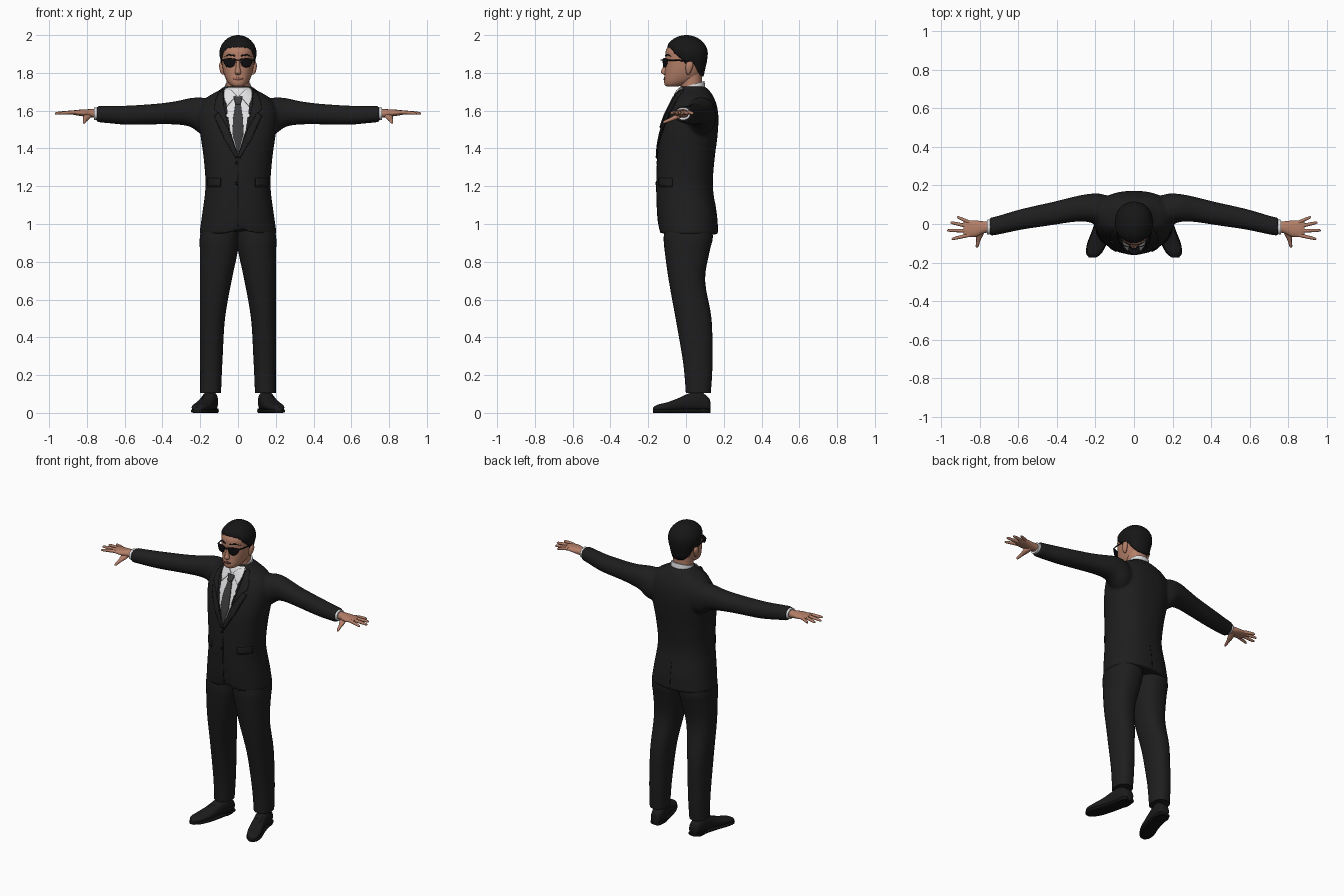
import bpy, bmesh, math
from mathutils import Vector
from mathutils.bvhtree import BVHTree

if "Cube" in bpy.data.objects:
    bpy.data.objects.remove(bpy.data.objects["Cube"])


def material(name, r, g, b, rough=0.7):
    m = bpy.data.materials.new(name)
    m.use_nodes = True
    m.diffuse_color = (r, g, b, 1)
    bsdf = m.node_tree.nodes["Principled BSDF"]
    bsdf.inputs["Base Color"].default_value = (r, g, b, 1)
    bsdf.inputs["Roughness"].default_value = rough
    return m


SUIT = material("suit charcoal", .013, .013, .0135)
SEAM = material("seam black", .006, .006, .006)
SHIRT = material("shirt white", .75, .75, .77)
TIE = material("tie grey", .045, .045, .047)
SKIN = material("skin", .46, .215, .14)
LIPS = material("lips", .36, .14, .105)
HAIR = material("hair black", .008, .008, .0085)
SHOE = material("shoe black", .011, .011, .012, .4)
GLASS = material("lens black", .004, .004, .005, .2)
made = []


def add(name, bm, mat, mirror=False, solid=0):
    bmesh.ops.recalc_face_normals(bm, faces=bm.faces) if not solid else None
    me = bpy.data.meshes.new(name)
    bm.to_mesh(me)
    bm.free()
    me.materials.append(mat)
    ob = bpy.data.objects.new(name, me)
    bpy.context.collection.objects.link(ob)
    if solid:
        ob.modifiers.new("thickness", "SOLIDIFY").thickness = solid
    if mirror:
        ob.modifiers.new("mirror", "MIRROR")
    made.append(ob)
    return ob


def curve(keys, steps=4):
    """Smooth list of stations through the key stations."""
    out = []
    for i in range(len(keys) - 1):
        p = [keys[max(0, min(len(keys) - 1, i + k))] for k in (-1, 0, 1, 2)]
        for s in range(steps):
            t = s / steps
            out.append([.5 * (2 * b + (c - a) * t + (2 * a - 5 * b + 4 * c - d) * t ** 2
                              + (3 * b - a - 3 * c + d) * t ** 3) for a, b, c, d in zip(*p)])
    return out + [list(keys[-1])]


def oval(a, power):
    c, s = math.cos(a), math.sin(a)
    return (math.copysign(abs(c) ** (2 / power), c), math.copysign(abs(s) ** (2 / power), s))


def skin_rows(bm, rows, caps=True):
    n = len(rows[0])
    for r, q in zip(rows, rows[1:]):
        for i in range(n):
            bm.faces.new((r[i], r[(i + 1) % n], q[(i + 1) % n], q[i]))
    if caps:
        bm.faces.new(rows[0])
        bm.faces.new(rows[-1])


def loft(bm, keys, axis="z", sides=24, power=2.2, tilt=0):
    """Stations: position along axis, two centre values, two half sizes."""
    rows = []
    for p, a, b, ha, hb in curve(keys):
        row = []
        for i in range(sides):
            u, v = oval(math.tau * i / sides, power)
            u, v = a + u * ha, b + v * hb
            row.append(bm.verts.new({"z": (u, v, p + tilt * (v - b)), "x": (p, u, v), "y": (u, p, v)}[axis]))
        rows.append(row)
    skin_rows(bm, rows)
    return bm


def part(name, keys, mat, mirror=False, **kw):
    return add(name, loft(bmesh.new(), keys, **kw), mat, mirror)


def front_back(z, hx, front, back):
    return (z, 0, (front + back) / 2, hx, (back - front) / 2)


def surface(ob, side=-1):
    """Function giving the y of an object's front (-1) or back (1) at x, z."""
    tree = BVHTree.FromObject(ob, bpy.context.evaluated_depsgraph_get())

    def find(x, z):
        hit = tree.ray_cast(Vector((x, side, z)), Vector((0, -side, 0)))[0]
        return (hit or tree.find_nearest(Vector((x, side * .05, z)))[0]).y
    return find


def patch(name, outline, mat, find, lift, mirror=False, solid=.006, side=-1, cell=.012):
    """Flat outline in x, z, diced and laid over a surface."""
    bm = bmesh.new()
    bm.faces.new([bm.verts.new((x, 0, z)) for x, z in outline])
    bmesh.ops.triangulate(bm, faces=bm.faces[:])
    for k, no in ((0, (1, 0, 0)), (1, (0, 0, 1))):
        lo, hi = min(p[k] for p in outline), max(p[k] for p in outline)
        for i in range(1, int((hi - lo) / cell) + 1):
            co = [0, 0, 0]
            co[k * 2] = lo + i * cell
            bmesh.ops.bisect_plane(bm, geom=bm.verts[:] + bm.edges[:] + bm.faces[:], plane_co=co, plane_no=no)
    for v in bm.verts:
        v.co.y = find(v.co.x, v.co.z) + side * lift
    bm.normal_update()
    bmesh.ops.recalc_face_normals(bm, faces=bm.faces)
    if sum(f.normal.y * f.calc_area() for f in bm.faces) * side < 0:
        bmesh.ops.reverse_faces(bm, faces=bm.faces)
    return add(name, bm, mat, mirror, solid)


def disc(cx, cz, rx, rz, n=20, power=2):
    return [(cx + rx * u, cz + rz * v) for u, v in (oval(math.tau * i / n, power) for i in range(n))]


def strip(x0, x1, z0, z1):
    return [(x0, z0), (x1, z0), (x1, z1), (x0, z1)]


# Jacket: torso and sleeves blended into one skin
bm = loft(bmesh.new(), [front_back(*r) for r in (
    (.945, .205, -.14, .17), (1.05, .19, -.152, .163), (1.2, .172, -.157, .142), (1.35, .182, -.152, .152),
    (1.45, .196, -.142, .165), (1.55, .208, -.115, .172), (1.62, .2, -.085, .165), (1.67, .165, -.06, .147),
    (1.705, .105, -.045, .125), (1.728, .074, -.03, .1))], sides=64, power=2.35)
for v in bm.verts:
    if v.co.y < -.08 and abs(v.co.x) < .06:
        v.co.z = max(v.co.z, .945 + .05 * (1 - abs(v.co.x) / .06))
sleeve = [(.1, .06, 1.56, .075, .08), (.18, .076, 1.568, .082, .1), (.25, .083, 1.59, .071, .077),
          (.32, .075, 1.589, .065, .063), (.42, .055, 1.583, .06, .055), (.58, .025, 1.576, .054, .051),
          (.7, -.005, 1.58, .049, .045), (.75, -.015, 1.582, .047, .042)]
for s in (1, -1):
    loft(bm, [(s * k[0],) + k[1:] for k in sleeve], axis="x", sides=32)
jacket = add("jacket", bm, SUIT)
remesh = jacket.modifiers.new("blend", "REMESH")
remesh.mode, remesh.voxel_size, remesh.use_smooth_shade = "VOXEL", .008, True
soft = jacket.modifiers.new("soften", "SMOOTH")
soft.factor, soft.iterations = .5, 7
fused = bpy.data.meshes.new_from_object(jacket.evaluated_get(bpy.context.evaluated_depsgraph_get()))
jacket.modifiers.clear()
jacket.data = fused
fused.materials.clear()
fused.materials.append(SUIT)
chest, spine = surface(jacket), surface(jacket, 1)

# Shirt front, tie, collar and lapels
patch("shirt_front", [(0, 1.365), (.04, 1.49), (.075, 1.62), (.085, 1.7), (.06, 1.722), (-.06, 1.722),
                      (-.085, 1.7), (-.075, 1.62), (-.04, 1.49)], SHIRT, chest, .003)
patch("tie", [(0, 1.365), (.03, 1.48), (.026, 1.56), (.014, 1.64), (-.014, 1.64), (-.026, 1.56), (-.03, 1.48)],
      TIE, chest, .008)
patch("tie_knot", [(.013, 1.635), (.024, 1.675), (-.024, 1.675), (-.013, 1.635)], TIE, chest, .013, solid=.01)
part("shirt_collar", [(1.68, 0, .033, .076, .07), (1.71, 0, .033, .072, .068), (1.738, 0, .034, .068, .064)],
     SHIRT, tilt=.3, sides=32)
patch("collar_flap", [(.008, 1.683), (.058, 1.625), (.08, 1.69), (.066, 1.722), (.04, 1.712)],
      SHIRT, chest, .01, True)
patch("lapel", [(-.004, 1.352), (.012, 1.352), (.075, 1.46), (.125, 1.575), (.1, 1.59), (.05, 1.5)],
      SUIT, chest, .009, True, .008)
patch("lapel_top", [(.05, 1.5), (.1, 1.585), (.125, 1.605), (.122, 1.65), (.1, 1.7), (.08, 1.715), (.077, 1.63)],
      SUIT, chest, .009, True, .008)
patch("lapel_edge", [(.012, 1.347), (.078, 1.457), (.13, 1.577), (.125, 1.577), (.075, 1.462), (.01, 1.352)],
      SEAM, chest, .006, True, .005)

# Jacket closing, buttons, pockets and back vent
patch("front_seam", strip(-.0025, .0025, .99, 1.355), SEAM, chest, .001, solid=.002)
for z in (1.215, 1.325):
    patch("button", disc(-.008, z, .008, .008, 12), SEAM, chest, .004, solid=.004)
patch("pocket_shadow", strip(.092, .162, 1.197, 1.243), SEAM, chest, .002, True, .003)
patch("pocket_flap", strip(.094, .162, 1.2, 1.242), SUIT, chest, .005, True, .006)
patch("back_vent", strip(-.002, .002, .96, 1.12), SEAM, spine, .001, solid=.002, side=1)

# Trousers
part("trouser_leg", [(.105, .145, .065, .055, .066), (.2, .143, .065, .057, .073), (.3, .141, .06, .06, .08),
                     (.5, .135, .04, .066, .095), (.7, .118, .005, .084, .096), (.85, .102, .006, .1, .118),
                     (.93, .097, .012, .105, .13), (1.02, .09, .012, .095, .12)], SUIT, True, sides=32, power=2.3)

# Shoes: position, centre x, half width, top height
last = [(.13, .139, .018, .05), (.12, .14, .032, .08), (.07, .146, .04, .115), (.02, .156, .041, .105),
        (-.04, .172, .044, .078), (-.1, .192, .047, .056), (-.15, .208, .037, .044), (-.175, .215, .014, .028)]
part("shoe", [(y, x, (h + .01) / 2, w, (h - .01) / 2) for y, x, w, h in last], SHOE, True, axis="y", power=2.4)
part("sole", [(y, x, .01, w + .004, .01) for y, x, w, h in last], SEAM, True, axis="y", power=4)
part("heel", [(0, .145, .075, .04, .05), (.022, .145, .075, .041, .052)], SEAM, True, power=2.6)
for i in range(3):
    y = -.005 - .018 * i
    part("shoe_lace", [(y + .004, .165 + i * .005, .09 - i * .008, .022, .004),
                       (y - .004, .166 + i * .005, .088 - i * .008, .022, .004)], SEAM, True, axis="y")

# Shirt cuffs and hands
part("shirt_cuff", [(.73, -.014, 1.583, .038, .034), (.762, -.016, 1.584, .038, .033)], SHIRT, True, axis="x")
part("palm", [(.74, -.015, 1.585, .028, .023), (.78, -.017, 1.586, .031, .022), (.82, -.024, 1.588, .042, .018),
              (.865, -.025, 1.59, .043, .013), (.884, -.025, 1.59, .037, .008)], SKIN, True, axis="x")
for name, y0, y1, tip in (("little", .009, .036, .918), ("ring", -.013, .008, .953),
                          ("middle", -.035, -.033, .97), ("index", -.057, -.078, .947)):
    part(name + "_finger", [(.855 + (tip - .855) * t, y0 + (y1 - y0) * t, 1.591 - .006 * t * t, r, r)
                            for t, r in ((0, .01), (.4, .0095), (.8, .008), (.95, .006), (1, .002))],
         SKIN, True, axis="x", sides=12)
part("thumb", [(-.005, .785, 1.583, .018, .013), (-.05, .8, 1.567, .02, .014), (-.085, .808, 1.552, .011, .01),
               (-.115, .814, 1.54, .008, .008), (-.123, .815, 1.537, .003, .003)], SKIN, True, axis="y", sides=14)

# Neck, head, nose and ears
part("neck", [(1.66, 0, .035, .064, .06), (1.74, 0, .028, .061, .057), (1.82, 0, .025, .062, .06)], SKIN)
head = part("head", [front_back(*r) for r in (
    (1.727, .022, -.098, -.05), (1.735, .04, -.112, -.01), (1.757, .059, -.116, .045), (1.79, .073, -.113, .08),
    (1.83, .082, -.11, .098), (1.88, .086, -.109, .106), (1.92, .086, -.106, .106), (1.96, .07, -.08, .088),
    (1.982, .04, -.045, .05))], SKIN, sides=40, power=2.25)
part("nose", [front_back(*r) for r in (
    (1.872, .009, -.112, -.09), (1.83, .011, -.123, -.09), (1.806, .016, -.133, -.09), (1.796, .016, -.128, -.09),
    (1.789, .01, -.115, -.09))], SKIN, sides=16)
part("ear", [(1.792, .08, .012, .005, .006), (1.805, .083, .013, .011, .013), (1.835, .087, .018, .013, .02),
             (1.855, .086, .02, .01, .016), (1.863, .083, .02, .004, .007)], SKIN, True, sides=16)
face = surface(head)
patch("lips", disc(0, 1.77, .027, .007), LIPS, face, .003, solid=.004)
patch("mouth_line", strip(-.024, .024, 1.7692, 1.7708), SEAM, face, .0035, solid=.002)
patch("eyebrow", [(.016, 1.887), (.05, 1.892), (.072, 1.885), (.05, 1.9), (.016, 1.895)], HAIR, face, .003, True, .004)

# Hair: a dome whose lower edge follows the hairline
bm = bmesh.new()
hairline = [(-90, 1.932), (-50, 1.93), (-32, 1.9), (-12, 1.868), (4, 1.835), (14, 1.835), (22, 1.85),
            (38, 1.81), (60, 1.785), (90, 1.78)]
N, M = 72, 14
rows = [[] for _ in range(M)]
for i in range(N):
    u, v = oval(math.tau * i / N, 2.2)
    angle = math.degrees(math.atan2(v, abs(u)))
    for (a0, z0), (a1, z1) in zip(hairline, hairline[1:]):
        if a0 - .01 <= angle <= a1 + .01:
            start = z0 + (z1 - z0) * (angle - a0) / (a1 - a0)
    start += .004 * math.sin(i * 1.9) if v < -.6 else 0
    for j in range(M):
        z = start + (1.9995 - start) * math.sin(j / (M - 1) * math.pi / 2)
        r = math.sqrt(max(0, 1 - max(0, (z - 1.9) / .1) ** 2)) - .12 * max(0, (1.9 - z) / .1)
        puff = .93 + .07 * min(1, j / 3)
        rows[j].append(bm.verts.new((u * .099 * r * puff, .002 + v * .114 * r * puff, z)))
skin_rows(bm, rows, caps=False)
bm.faces.new(rows[-1])
bmesh.ops.recalc_face_normals(bm, faces=bm.faces)
add("hair", bm, HAIR, solid=.014)

# Sunglasses
wrap = lambda x, z: -.124 + 4 * x * x
patch("lens", [(.012, 1.874), (.045, 1.879), (.078, 1.874), (.075, 1.85), (.062, 1.832), (.04, 1.828),
               (.022, 1.836), (.014, 1.855)], GLASS, wrap, 0, True, .004)
patch("bridge", strip(-.014, .014, 1.866, 1.872), GLASS, wrap, .011, solid=.01)
part("glasses_arm", [(-.1, .077, 1.868, .003, .004), (-.05, .087, 1.867, .003, .004), (.015, .09, 1.862, .003, .004)],
     GLASS, True, axis="y", sides=8)

# Smooth shading with sharp edges kept
bpy.ops.object.select_all(action="DESELECT")
for ob in made:
    ob.select_set(True)
bpy.context.view_layer.objects.active = jacket
bpy.ops.object.shade_smooth_by_angle(angle=math.radians(50))
